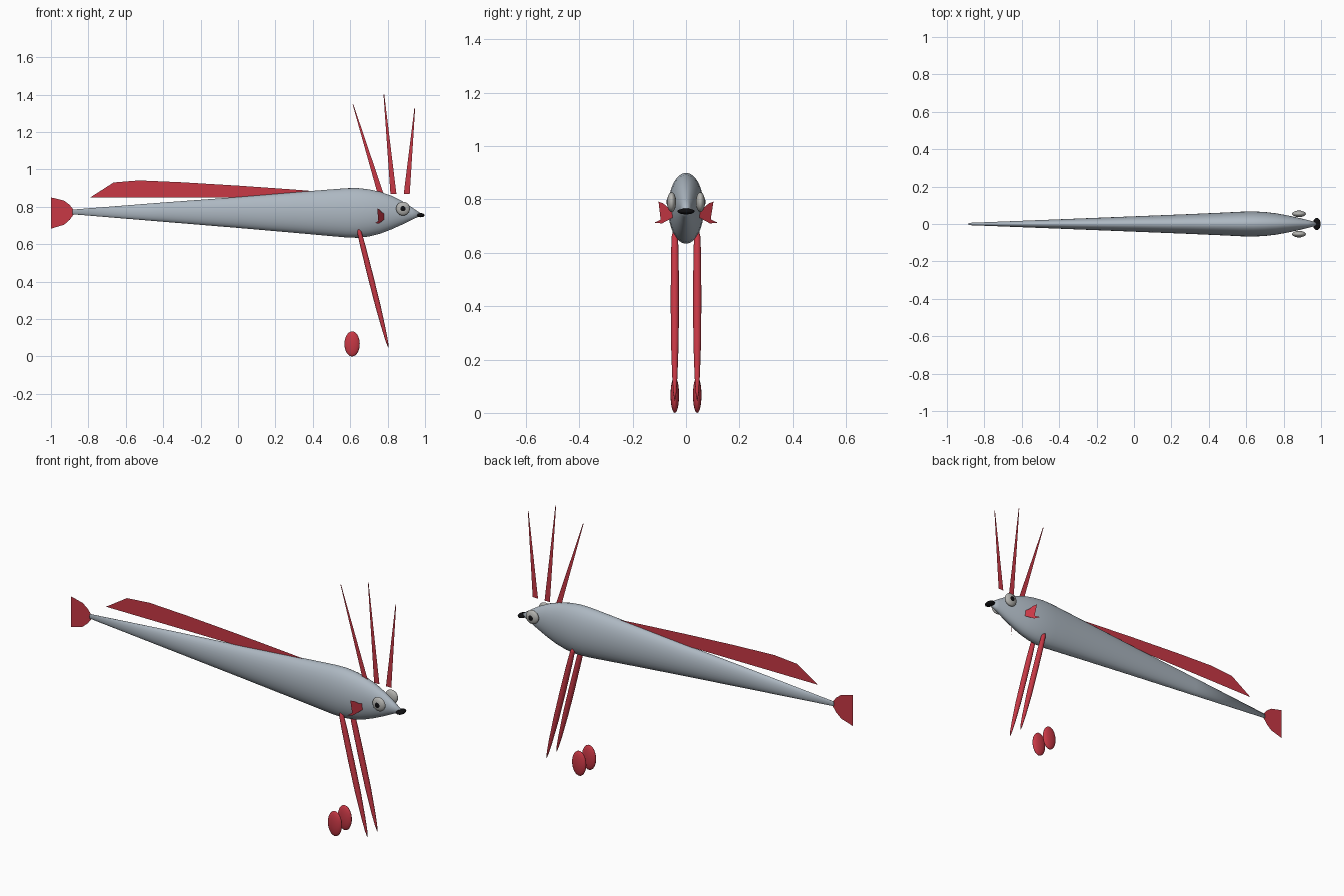
import bpy, bmesh
from math import sin, cos, pi
from mathutils import Vector

if "Cube" in bpy.data.objects:
    bpy.data.objects.remove(bpy.data.objects["Cube"])


def material(name, rgb):
    m = bpy.data.materials.new(name)
    m.diffuse_color = (*rgb, 1)
    m.use_nodes = True
    m.node_tree.nodes["Principled BSDF"].inputs["Base Color"].default_value = m.diffuse_color
    return m


SILVER = material("silver", (0.42, 0.48, 0.54))
RED = material("red", (0.58, 0.04, 0.06))
EYE = material("eye_grey", (0.45, 0.45, 0.43))
BLACK = material("black", (0.005, 0.005, 0.006))


def finish(name, bm, mat, smooth=True):
    bmesh.ops.recalc_face_normals(bm, faces=bm.faces)
    for f in bm.faces:
        f.smooth = smooth
    me = bpy.data.meshes.new(name)
    bm.to_mesh(me)
    bm.free()
    me.materials.append(mat)
    ob = bpy.data.objects.new(name, me)
    bpy.context.collection.objects.link(ob)
    return ob


def loft(name, rings, mat, n=32):
    """Skin ellipses given as (centre, half axis u, half axis v)."""
    bm = bmesh.new()
    loops = []
    for c, u, v in rings:
        c, u, v = Vector(c), Vector(u), Vector(v)
        loops.append([bm.verts.new(c + u * cos(2 * pi * i / n) + v * sin(2 * pi * i / n))
                      for i in range(n)])
    for a, b in zip(loops, loops[1:]):
        for i in range(n):
            j = (i + 1) % n
            bm.faces.new((a[i], a[j], b[j], b[i]))
    bm.faces.new(loops[0])
    bm.faces.new(loops[-1])
    return finish(name, bm, mat)


def ellipsoid(name, centre, radii, mat):
    bm = bmesh.new()
    bmesh.ops.create_uvsphere(bm, u_segments=24, v_segments=16, radius=1)
    bmesh.ops.scale(bm, vec=radii, verts=bm.verts)
    bmesh.ops.translate(bm, vec=centre, verts=bm.verts)
    return finish(name, bm, mat)


def sheet(name, pts, mat):
    """Thin single-surface fin from 3D outline points."""
    bm = bmesh.new()
    f = bm.faces.new([bm.verts.new(p) for p in pts])
    bmesh.ops.triangulate(bm, faces=[f])
    return finish(name, bm, mat, False)


# Body: x, bottom z, top z, half width
profile = [(-0.885, 0.760, 0.785, 0.006), (-0.4, 0.720, 0.823, 0.025),
           (0.0, 0.687, 0.852, 0.041), (0.3, 0.661, 0.877, 0.053),
           (0.5, 0.643, 0.893, 0.062), (0.58, 0.636, 0.899, 0.066),
           (0.64, 0.634, 0.900, 0.067), (0.70, 0.641, 0.893, 0.064),
           (0.76, 0.656, 0.880, 0.057), (0.82, 0.679, 0.859, 0.046),
           (0.88, 0.706, 0.829, 0.033), (0.93, 0.731, 0.797, 0.021),
           (0.975, 0.751, 0.766, 0.009)]
loft("body", [((x, 0, (lo + hi) / 2), (0, w, 0), (0, 0, (hi - lo) / 2))
              for x, lo, hi, w in profile], SILVER)

ellipsoid("mouth", (0.977, 0, 0.755), (0.021, 0.032, 0.011), BLACK)


# Flat fins in the middle plane
def flat(name, pts):
    return sheet(name, [(x, 0, z) for x, z in pts], RED)


flat("dorsal_fin", [(-0.79, 0.85), (-0.665, 0.93), (-0.53, 0.941), (-0.3, 0.931),
                    (0.0, 0.913), (0.3, 0.892), (0.5, 0.876), (0.5, 0.85)])
flat("tail_fin", [(-0.88, 0.785), (-0.90, 0.81), (-0.93, 0.833), (-1, 0.85),
                  (-0.972, 0.767), (-1, 0.683), (-0.93, 0.704), (-0.90, 0.73), (-0.88, 0.757)])
for i, (base, tip, top) in enumerate([(0.763, 0.615, 1.347), (0.831, 0.780, 1.40),
                                      (0.902, 0.945, 1.327)]):
    flat(f"crest_spine_{i + 1}", [(base - 0.016, 0.868), (base + 0.016, 0.868),
                                  (tip + 0.002, top), (tip - 0.002, top)])

# Paired parts
for s, side in ((-1, "right"), (1, "left")):
    ellipsoid(f"eye_{side}", (0.882, s * 0.054, 0.79), (0.037, 0.017, 0.037), EYE)
    ellipsoid(f"pupil_{side}", (0.882, s * 0.064, 0.79), (0.018, 0.009, 0.018), BLACK)

    # Long pelvic ray leaning forward, with a separate paddle behind its tip
    rings = []
    for t, r in [(0, 0.007), (0.03, 0.012), (0.15, 0.0145), (0.4, 0.0155),
                 (0.65, 0.0145), (0.85, 0.010), (0.95, 0.006), (1, 0.001)]:
        rings.append(((0.645 + 0.16 * t, s * 0.042, 0.68 - 0.635 * t),
                      (r * 0.95, 0, r * 0.24), (0, r, 0)))
    loft(f"pelvic_ray_{side}", rings, RED, 16)
    ellipsoid(f"pelvic_paddle_{side}", (0.61, s * 0.042, 0.067), (0.041, 0.016, 0.067), RED)

    # Forked pectoral fin on an upright slanted plane (outward y, z)
    fork = [(0.045, 0.762), (0.068, 0.770), (0.085, 0.785), (0.103, 0.792), (0.090, 0.768),
            (0.076, 0.746), (0.095, 0.724), (0.119, 0.713), (0.090, 0.710), (0.068, 0.722), (0.045, 0.735)]
    sheet(f"pectoral_fin_{side}", [(0.785 - 0.7 * (y - 0.045), s * y, z) for y, z in fork], RED)
